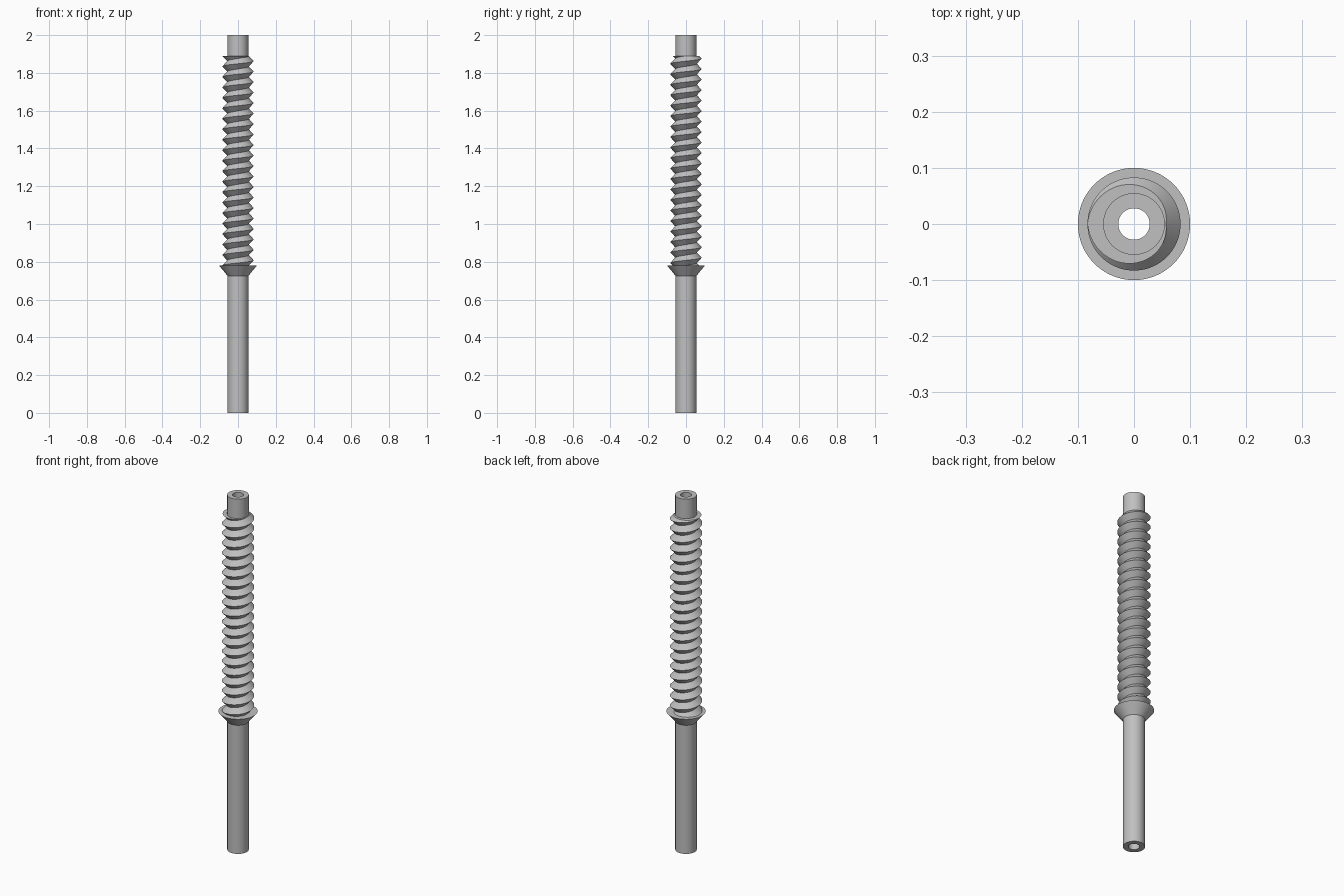
import bpy, bmesh, math
from mathutils import Vector

if "Cube" in bpy.data.objects:
    bpy.data.objects.remove(bpy.data.objects["Cube"])

SEG = 64
SHAFT_R, BORE_R = 0.055, 0.028
ROOT_R, CREST_R = 0.057, 0.083
THREAD_LOW, THREAD_TOP, TURNS = 0.78, 1.89, 20

grey = bpy.data.materials.new("plain grey")
grey.use_nodes = True
grey.diffuse_color = (0.53, 0.53, 0.53, 1)
grey.node_tree.nodes["Principled BSDF"].inputs["Base Color"].default_value = grey.diffuse_color


def finish(name, bm):
    bmesh.ops.recalc_face_normals(bm, faces=bm.faces)
    mesh = bpy.data.meshes.new(name)
    bm.to_mesh(mesh)
    bm.free()
    mesh.materials.append(grey)
    mesh.shade_smooth()
    mesh.set_sharp_from_angle(angle=math.radians(30))
    obj = bpy.data.objects.new(name, mesh)
    bpy.context.collection.objects.link(obj)
    return obj


def polar(r, step, z):
    a = math.tau * step / SEG
    return (r * math.cos(a), r * math.sin(a), z)


def lathe(name, profile):
    """Turn a closed (radius, height) profile around z."""
    bm = bmesh.new()
    rings = [[bm.verts.new(polar(r, s, z)) for s in range(SEG)] for r, z in profile]
    for a, b in zip(rings, rings[1:] + rings[:1]):
        for s in range(SEG):
            t = (s + 1) % SEG
            bm.faces.new((a[s], a[t], b[t], b[s]))
    return finish(name, bm)


# Hollow shaft and flared collar
lathe("hollow_shaft", [(BORE_R, 0), (SHAFT_R, 0), (SHAFT_R, 2), (BORE_R, 2)])
lathe("flared_collar", [(0.05, 0.725), (SHAFT_R, 0.725), (0.1, 0.78), (0.05, 0.78)])

# Right-handed V thread: a helical strip, longer than needed at both ends
pitch = (THREAD_TOP - THREAD_LOW) / TURNS
bm = bmesh.new()
steps = (TURNS + 4) * SEG
start = THREAD_LOW - 2 * pitch
root, crest = [], []
for s in range(steps + 1):
    z = start + pitch * s / SEG
    root.append(bm.verts.new(polar(ROOT_R, s, z)))
    crest.append(bm.verts.new(polar(CREST_R, s, z + pitch / 2)))
for s in range(steps):
    bm.faces.new((root[s], root[s + 1], crest[s + 1], crest[s]))
    if s + SEG < steps:
        n = s + SEG
        bm.faces.new((crest[s], crest[s + 1], root[n + 1], root[n]))

# Cut both thread ends flat and close them in to the shaft
for height, direction in ((THREAD_LOW, -1), (THREAD_TOP, 1)):
    cut = bmesh.ops.bisect_plane(
        bm, geom=bm.verts[:] + bm.edges[:] + bm.faces[:], dist=1e-6,
        plane_co=Vector((0, 0, height)), plane_no=Vector((0, 0, direction)),
        clear_outer=True)
    rim = [e for e in cut["geom_cut"] if isinstance(e, bmesh.types.BMEdge) and e.is_boundary]
    cap = bmesh.ops.extrude_edge_only(bm, edges=rim)
    for v in cap["geom"]:
        if isinstance(v, bmesh.types.BMVert):
            k = 0.05 / v.co.xy.length
            v.co.x *= k
            v.co.y *= k
finish("screw_thread", bm)
